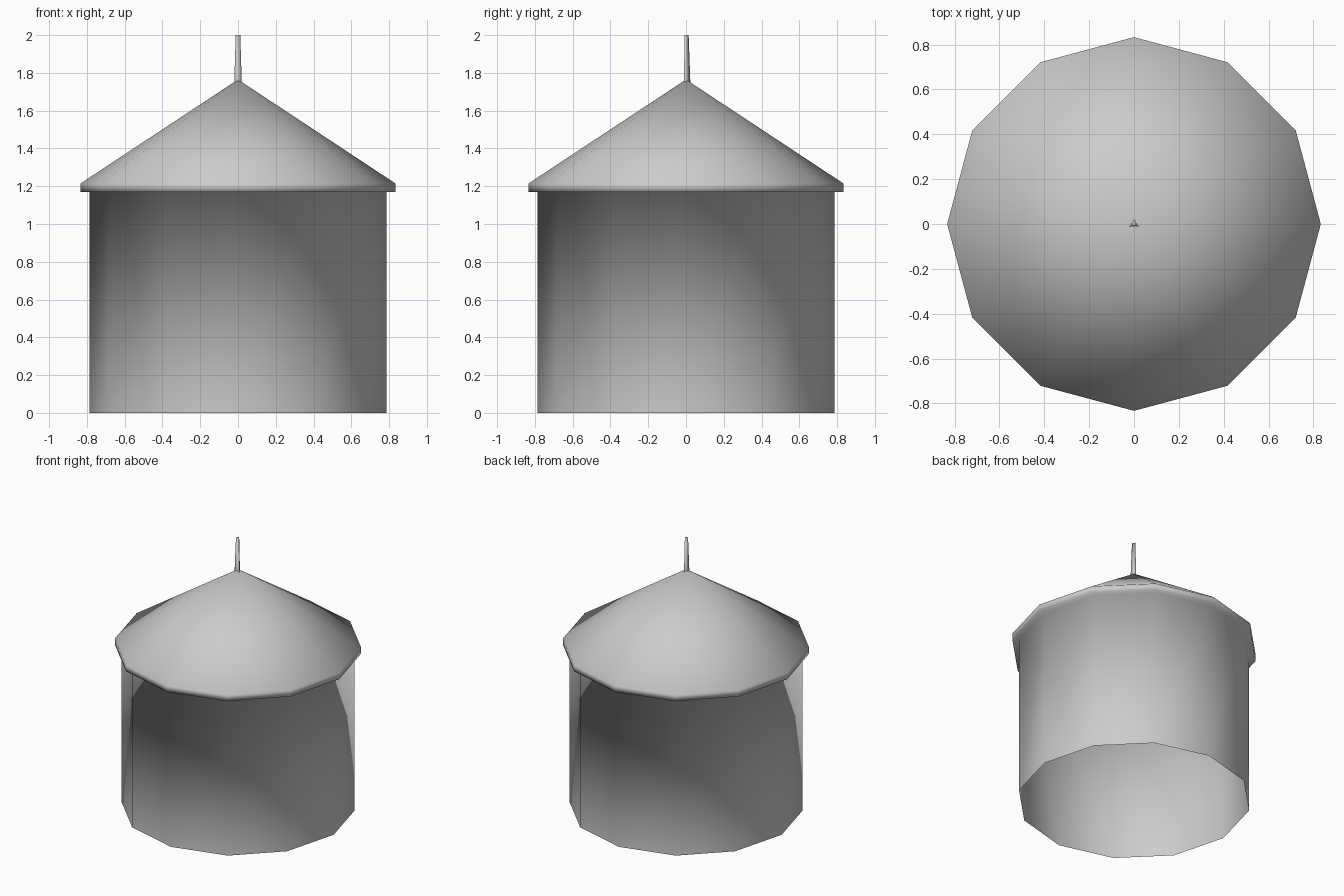
import bpy
import bmesh
import math

cube = bpy.data.objects.get("Cube")
if cube:
    bpy.data.objects.remove(cube, do_unlink=True)

grey = bpy.data.materials.new("light_grey")
grey.use_nodes = True
colour = (0.6, 0.6, 0.6, 1.0)
grey.diffuse_color = colour
grey.node_tree.nodes["Principled BSDF"].inputs["Base Color"].default_value = colour


def lathe(name, profile, sides, start=0.0):
    """Turn a list of (radius, height) into a smooth-shaded object; radius 0 makes a tip."""
    bm = bmesh.new()
    rings = []
    for radius, z in profile:
        count = sides if radius > 0 else 1
        angles = [start + math.tau * i / sides for i in range(count)]
        rings.append([bm.verts.new((radius * math.cos(a), radius * math.sin(a), z))
                      for a in angles])
    for low, high in zip(rings, rings[1:]):
        for i in range(sides):
            j = (i + 1) % sides
            if len(high) == 1:
                bm.faces.new((low[i], low[j], high[0]))
            else:
                bm.faces.new((low[i], low[j], high[j], high[i]))
    for face in bm.faces:
        face.smooth = True
    mesh = bpy.data.meshes.new(name)
    bm.to_mesh(mesh)
    bm.free()
    mesh.materials.append(grey)
    obj = bpy.data.objects.new(name, mesh)
    bpy.context.collection.objects.link(obj)
    return obj


# Open-bottomed wall, eave, rim and conical roof in one continuous shell
lathe("tank_shell", [(0.787, 0), (0.787, 1.17), (0.833, 1.17), (0.833, 1.215), (0, 1.765)], 12)

# Three-sided tapering spike on the roof tip
lathe("roof_spike", [(0.023, 1.75), (0.014, 2.0), (0, 2.0)], 3, math.pi / 2)
